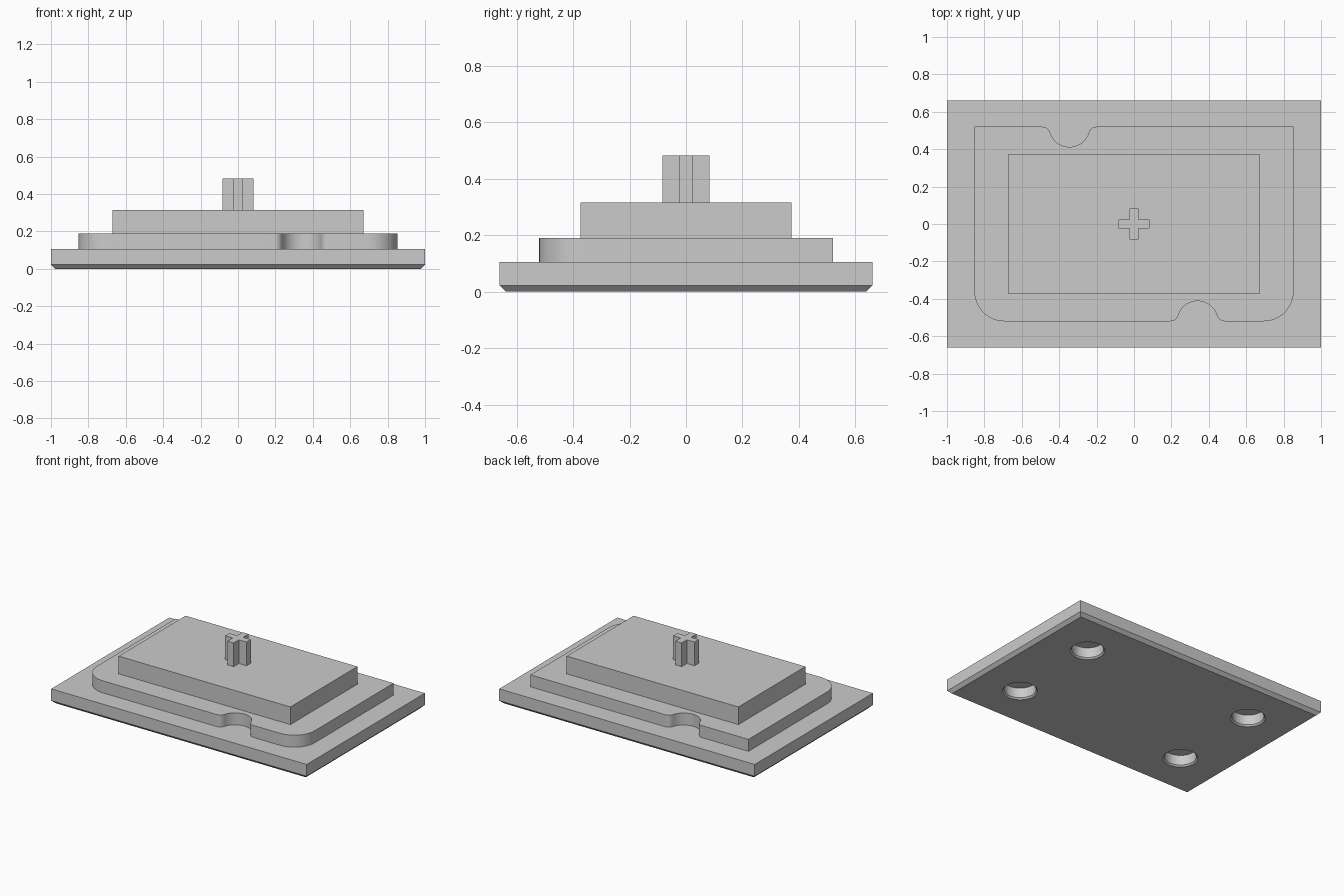
import bpy
import bmesh
from math import atan2, cos, sin, pi, radians

old = bpy.data.objects.get("Cube")
if old:
    bpy.data.objects.remove(old, do_unlink=True)

grey = bpy.data.materials.new("light_grey")
grey.use_nodes = True
colour = (0.6, 0.6, 0.6, 1)
grey.diffuse_color = colour
grey.node_tree.nodes["Principled BSDF"].inputs["Base Color"].default_value = colour


def rect(x, y):
    return [(-x, -y), (x, -y), (x, y), (-x, y)]


def arc(cx, cy, r, start, end, steps=12):
    angles = [start + (end - start) * i / steps for i in range(steps + 1)]
    return [(cx + r * cos(a), cy + r * sin(a)) for a in angles]


def loft(bm, layers):
    """Skin a stack of (outline, z) layers and cap both ends."""
    rings = [[bm.verts.new((x, y, z)) for x, y in pts] for pts, z in layers]
    for low, high in zip(rings, rings[1:]):
        n = len(low)
        for i in range(n):
            j = (i + 1) % n
            bm.faces.new((low[i], low[j], high[j], high[i]))
    bm.faces.new(rings[0][::-1])
    bm.faces.new(rings[-1])


def make_part(name, *stacks):
    bm = bmesh.new()
    for layers in stacks:
        loft(bm, layers)
    bmesh.ops.recalc_face_normals(bm, faces=bm.faces)
    mesh = bpy.data.meshes.new(name)
    bm.to_mesh(mesh)
    bm.free()
    mesh.materials.append(grey)
    obj = bpy.data.objects.new(name, mesh)
    bpy.context.collection.objects.link(obj)
    return obj


def smooth(obj):
    bpy.ops.object.select_all(action="DESELECT")
    obj.select_set(True)
    bpy.context.view_layer.objects.active = obj
    bpy.ops.object.shade_smooth_by_angle(angle=radians(30))


# Base plate with a chamfered lower edge
W, D, CHAMFER, BASE_TOP = 1.0, 0.66, 0.022, 0.105
base = make_part("base_plate", [
    (rect(W - CHAMFER, D - CHAMFER), 0), (rect(W, D), CHAMFER), (rect(W, D), BASE_TOP)])

# Four blind round holes underneath, with chamfered rims
holes = []
for sx in (-1, 1):
    for sy in (-1, 1):
        def ring(r):
            return arc(sx * 0.667, sy * 0.335, r, 0, 2 * pi, 48)[:-1]
        holes.append([(ring(0.122), -0.01), (ring(0.102), 0.01), (ring(0.102), 0.08)])
cutter = make_part("hole_cutter", *holes)
cutter.hide_render = True
cut = base.modifiers.new("holes", "BOOLEAN")
cut.operation = "DIFFERENCE"
cut.solver = "EXACT"
cut.object = cutter
smooth(base)
bpy.ops.object.modifier_apply(modifier=cut.name)
bpy.data.objects.remove(cutter, do_unlink=True)
smooth(base)

# Middle step: two rounded front corners, a filleted notch front and back
X, Y, CORNER, NOTCH, HALF = 0.853, 0.52, 0.16, 0.108, 0.145
fillet = (HALF ** 2 - NOTCH ** 2) / (2 * NOTCH)
tilt = atan2(fillet, HALF)


def notch(cx):
    """Notch in the front edge, listed from left to right."""
    fy = -Y + fillet
    return (arc(cx - HALF, fy, fillet, -pi / 2, -tilt, 8)
            + arc(cx, -Y, NOTCH, pi - tilt, tilt, 24)[1:-1]
            + arc(cx + HALF, fy, fillet, pi + tilt, 1.5 * pi, 8))


front = (arc(-X + CORNER, -Y + CORNER, CORNER, pi, 1.5 * pi)
         + notch(0.34)
         + arc(X - CORNER, -Y + CORNER, CORNER, -pi / 2, 0))
back = [(X, Y)] + [(-x, -y) for x, y in notch(0.345)] + [(-X, Y)]
step = make_part("notched_step", [(front + back, BASE_TOP), (front + back, 0.19)])
smooth(step)

# Upper block
block = rect(0.672, 0.374)
make_part("upper_block", [(block, 0.19), (block, 0.315)])

# Cross-shaped stem
a, t = 0.083, 0.024
quarter = [(a, -t), (a, t), (t, t)]
cross = []
for k in range(4):
    c, s = round(cos(k * pi / 2)), round(sin(k * pi / 2))
    cross += [(x * c - y * s, x * s + y * c) for x, y in quarter]
make_part("cross_stem", [(cross, 0.315), (cross, 0.483)])
